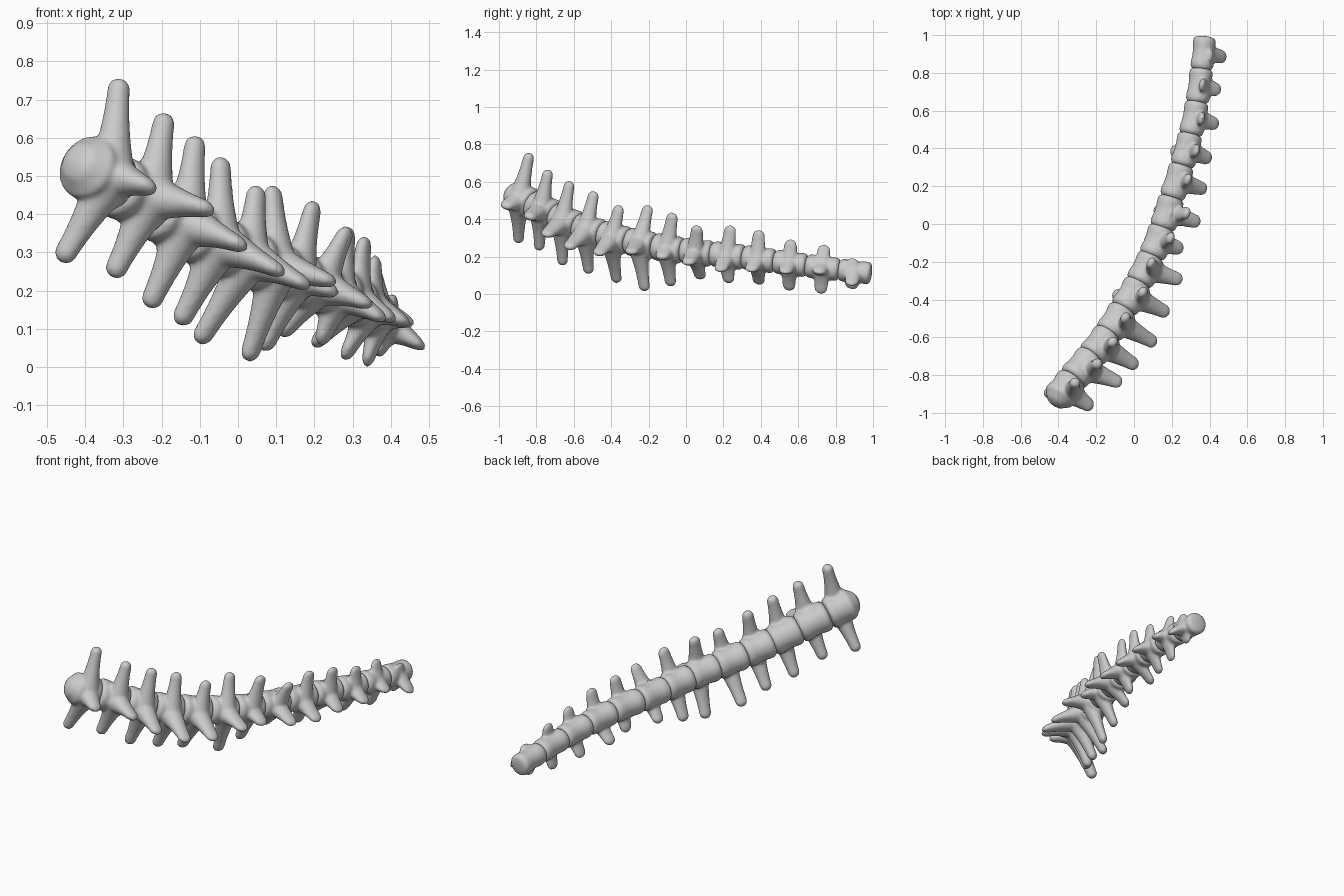
import bpy, bmesh, math
from mathutils import Vector

if "Cube" in bpy.data.objects:
    bpy.data.objects.remove(bpy.data.objects["Cube"])

# joints between the vertebral bodies
JOINTS = [(-.405, -.925, .53), (-.325, -.82, .48), (-.225, -.70, .418), (-.135, -.58, .362),
          (-.055, -.45, .32), (.025, -.31, .283), (.095, -.17, .255), (.15, -.02, .232),
          (.20, .14, .215), (.255, .31, .197), (.30, .475, .175), (.335, .645, .152),
          (.358, .82, .13), (.375, .988, .11)]
# process tips for each vertebra
UPPER = [(-.31, -.835, .755), (-.19, -.735, .665), (-.11, -.62, .605), (-.045, -.49, .55),
         (.05, -.355, .475), (.09, -.20, .475), (.20, -.07, .435), (.29, .06, .367),
         (.29, .24, .368), (.333, .39, .343), (.36, .56, .293), (.36, .74, .265), (.405, .88, .192)]
LOWER = [(-.465, -.895, .275), (-.33, -.785, .235), (-.235, -.66, .155), (-.155, -.52, .11),
         (-.105, -.37, .062), (.025, -.22, .015), (.065, -.08, .042), (.11, .08, .08),
         (.215, .23, .057), (.195, .39, .053), (.275, .55, .018), (.335, .72, .0), (.365, .88, .027)]
SPINE = [(-.217, -.975, .465), (-.062, -.845, .408), (.022, -.755, .312), (.12, -.635, .245),
         (.187, -.475, .21), (.257, -.30, .22), (.262, -.135, .19), (.352, .005, .16),
         (.387, .18, .122), (.412, .34, .122), (.45, .525, .112), (.462, .705, .112), (.49, .88, .047)]


def lerp(a, b, t):
    return a + (b - a) * t


def loft(bm, rings, n=20):
    # skin elliptical rings given as (centre, half axis 1, half axis 2)
    loops = []
    for c, a, b in rings:
        loops.append([bm.verts.new(c + a * math.cos(2 * math.pi * k / n)
                                   + b * math.sin(2 * math.pi * k / n)) for k in range(n)])
    for p, q in zip(loops, loops[1:]):
        for k in range(n):
            bm.faces.new((p[k], p[(k + 1) % n], q[(k + 1) % n], q[k]))
    bm.faces.new(loops[0][::-1])
    bm.faces.new(loops[-1])


def body(bm, a, b, r, dome):
    # waisted drum with softly rounded ends
    axis = (b - a).normalized()
    e1 = axis.orthogonal().normalized()
    e2 = axis.cross(e1)
    prof = [(-dome, .2), (-dome * .7, .55), (0, .84), (.08, .97), (.2, .99), (.4, .92),
            (.6, .91), (.8, .97), (.92, .97), (.985, .86), (1.02, .5), (1.03, .2)]
    loft(bm, [(a.lerp(b, t), e1 * r * f, e2 * r * f) for t, f in prof], 32)


def process(bm, root, mid, tip, axis, root_size, tip_size, power):
    # tapered flattened prong with a flared root and a round tip
    rings = []
    length = (tip - root).length
    cap = min(.3, tip_size[0] * .9 / length)
    ts = [i / 12 * (1 - cap) for i in range(13)]
    ts += [1 - cap + cap * s for s in (.35, .6, .8, .93, .99)]
    for t in ts:
        p = root.lerp(mid, t).lerp(mid.lerp(tip, t), t)
        d = lerp(mid - root, tip - mid, t).normalized()
        e1 = (axis - d * axis.dot(d)).normalized()
        e2 = d.cross(e1)
        s = max(0, (t - (1 - cap)) / cap)
        rnd = math.sqrt(max(.02, 1 - s * s))
        w = (1 - t) ** power
        rings.append((p, e1 * lerp(tip_size[0], root_size[0], w) * rnd,
                      e2 * lerp(tip_size[1], root_size[1], w) * rnd))
    loft(bm, rings)


for i in range(13):
    f = i / 12
    a, b = Vector(JOINTS[i]), Vector(JOINTS[i + 1])
    up, low, sp = Vector(UPPER[i]), Vector(LOWER[i]), Vector(SPINE[i])
    axis = (b - a).normalized()
    centre = a.lerp(b, .5)
    r = lerp(.087, .062, f)
    bm = bmesh.new()
    body(bm, a, b, r, .28 if i == 0 else .06)

    # paired side processes
    arch = centre.lerp(sp, .22)
    for tip in (up, low):
        mid = arch.lerp(tip, .5)
        process(bm, arch, mid, tip, axis, (r * .8, r * .75),
                (lerp(.029, .036, f), lerp(.029, .015, f)), 2.0)

    # long dorsal process
    mid = centre.lerp(sp, .5) + Vector((0, 0, .008))
    process(bm, centre, mid, sp, axis, (r * .92, r * 1.05),
            (.036, lerp(.021, .015, f)), 1.6)

    bmesh.ops.recalc_face_normals(bm, faces=bm.faces)
    name = "vertebra_%02d" % (i + 1)
    mesh = bpy.data.meshes.new(name)
    bm.to_mesh(mesh)
    bm.free()
    obj = bpy.data.objects.new(name, mesh)
    bpy.context.collection.objects.link(obj)

    # fuse the parts into one smooth bone
    rem = obj.modifiers.new("fuse", 'REMESH')
    rem.mode = 'VOXEL'
    rem.voxel_size = .0075
    rem.use_smooth_shade = True
    smo = obj.modifiers.new("soften", 'SMOOTH')
    smo.factor = .5
    smo.iterations = 6
